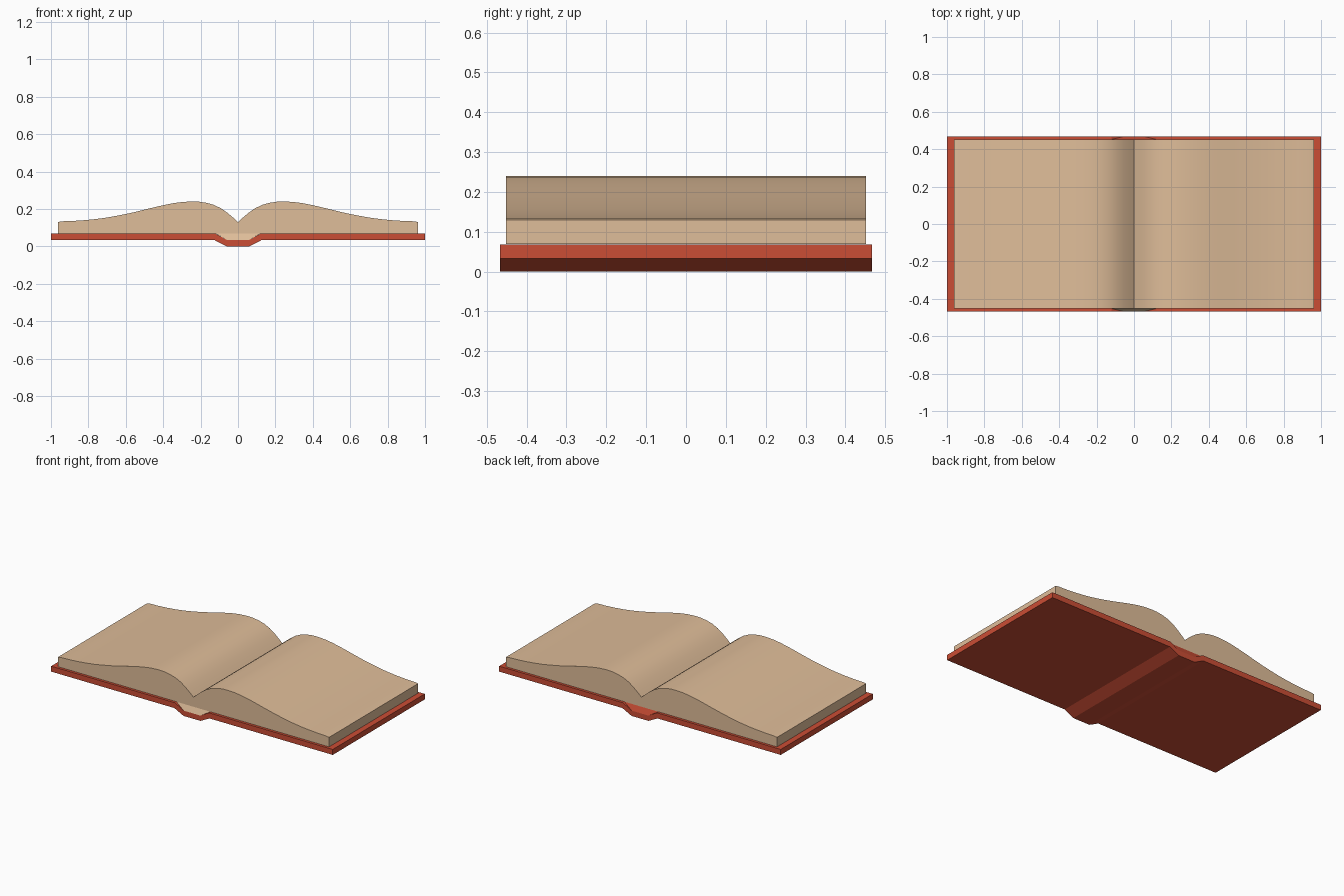
import bpy, bmesh, math

if "Cube" in bpy.data.objects:
    bpy.data.objects.remove(bpy.data.objects["Cube"])


def material(name, color):
    m = bpy.data.materials.new(name)
    m.diffuse_color = (*color, 1)
    m.use_nodes = True
    m.node_tree.nodes["Principled BSDF"].inputs["Base Color"].default_value = m.diffuse_color
    return m


RED = material("cover_red", (0.60, 0.075, 0.035))
PAPER = material("paper", (0.74, 0.51, 0.32))


def finish(name, bm, mat, smooth=False):
    bmesh.ops.recalc_face_normals(bm, faces=bm.faces)
    me = bpy.data.meshes.new(name)
    bm.to_mesh(me)
    bm.free()
    ob = bpy.data.objects.new(name, me)
    bpy.context.collection.objects.link(ob)
    me.materials.append(mat)
    if smooth:
        bpy.ops.object.select_all(action='DESELECT')
        ob.select_set(True)
        bpy.context.view_layer.objects.active = ob
        bpy.ops.object.shade_smooth_by_angle(angle=math.radians(25))
    return ob


def book_strip(name, top, bottom, half_depth, mat, smooth=False):
    """Extrude the mirrored (x, z) outline of a right half along y."""
    def mirror(half):
        return [(-x, z) for x, z in reversed(half) if x > 0] + half
    outline = mirror(top) + mirror(bottom)[::-1]
    bm = bmesh.new()
    face = bm.faces.new([bm.verts.new((x, -half_depth, z)) for x, z in outline])
    new = bmesh.ops.extrude_face_region(bm, geom=[face])["geom"]
    bmesh.ops.translate(bm, vec=(0, 2 * half_depth, 0),
                        verts=[v for v in new if isinstance(v, bmesh.types.BMVert)])
    return finish(name, bm, mat, smooth)


# Cover boards with the dropped spine between them
book_strip("cover",
           [(0.06, 0.034), (0.12, 0.068), (1, 0.068)],
           [(0.06, 0), (0.125, 0.033), (1, 0.033)], 0.467, RED)

# Page block: pages arch out of the centre gutter and flatten at the edges
page_curve = [(0, 0.13), (0.025, 0.153), (0.055, 0.178), (0.09, 0.203),
              (0.13, 0.222), (0.17, 0.233), (0.21, 0.239), (0.25, 0.24),
              (0.30, 0.237), (0.35, 0.230), (0.40, 0.220), (0.46, 0.206),
              (0.52, 0.191), (0.58, 0.177), (0.64, 0.165), (0.70, 0.154),
              (0.76, 0.146), (0.82, 0.140), (0.88, 0.136), (0.94, 0.134),
              (0.963, 0.130)]
book_strip("pages", page_curve, [(0.963, 0.069)], 0.452, PAPER, smooth=True)

# Slanted bands closing the hollow spine at both ends
for name, side, mat in (("front_headband", -1, PAPER), ("back_headband", 1, RED)):
    bm = bmesh.new()
    bm.faces.new([bm.verts.new((x, side * y, z)) for x, y, z in
                  ((-0.06, 0.467, 0.034), (0.06, 0.467, 0.034),
                   (0.12, 0.452, 0.069), (-0.12, 0.452, 0.069))])
    bm.normal_update()
    if bm.faces[:][0].normal.z < 0:
        bmesh.ops.reverse_faces(bm, faces=bm.faces[:])
    me = bpy.data.meshes.new(name)
    bm.to_mesh(me)
    bm.free()
    me.materials.append(mat)
    bpy.context.collection.objects.link(bpy.data.objects.new(name, me))
